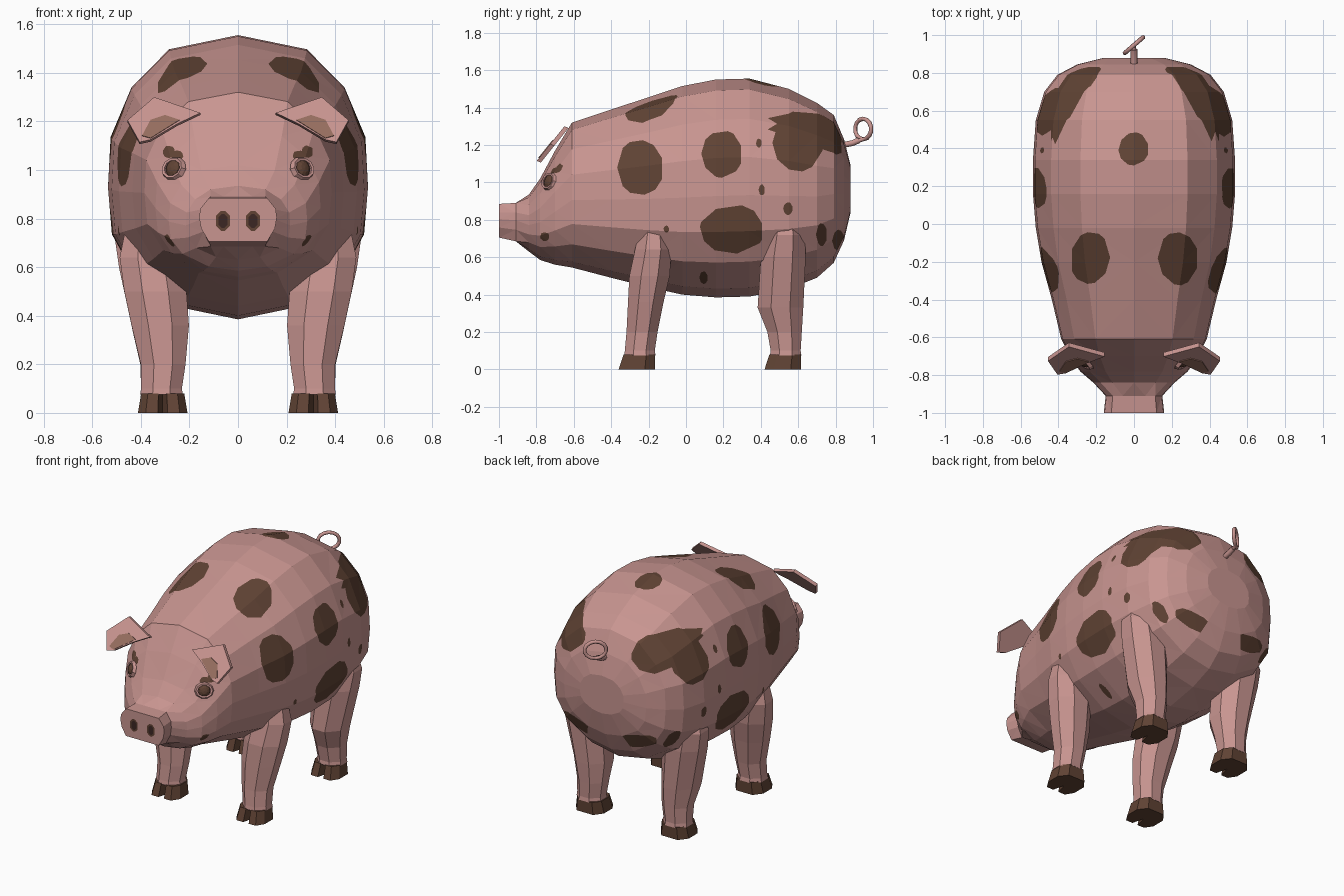
import bpy
import bmesh
import math
import random
from mathutils import Vector, Matrix
from mathutils.bvhtree import BVHTree

random.seed(4)
if "Cube" in bpy.data.objects:
    bpy.data.objects.remove(bpy.data.objects["Cube"])


def make_material(name, r, g, b):
    mat = bpy.data.materials.new(name)
    mat.use_nodes = True
    mat.diffuse_color = (r, g, b, 1)
    mat.node_tree.nodes["Principled BSDF"].inputs["Base Color"].default_value = (r, g, b, 1)
    return mat


PINK = make_material("skin pink", .58, .30, .28)
BROWN = make_material("spot brown", .115, .055, .034)
INNER = make_material("inner ear tan", .31, .155, .115)
DARK = make_material("nostril dark", .045, .02, .017)


def finish(name, bm, materials, mirror=False):
    """Turn a bmesh into a flat shaded object, mirrored across x if asked."""
    bmesh.ops.recalc_face_normals(bm, faces=bm.faces[:])
    mesh = bpy.data.meshes.new(name)
    bm.to_mesh(mesh)
    bm.free()
    for mat in materials:
        mesh.materials.append(mat)
    obj = bpy.data.objects.new(name, mesh)
    bpy.context.collection.objects.link(obj)
    if mirror:
        obj.modifiers.new("Mirror", 'MIRROR').use_mirror_merge = False
    return obj


def loft(bm, rings):
    """Skin a series of equal closed rings and cap both ends."""
    loops = [[bm.verts.new(p) for p in ring] for ring in rings]
    n = len(loops[0])
    for a, b in zip(loops, loops[1:]):
        for i in range(n):
            j = (i + 1) % n
            bm.faces.new((a[i], a[j], b[j], b[i]))
    bm.faces.new(loops[0])
    bm.faces.new(loops[-1])


# Cross sections, right half from top to bottom
BODY_HALF = [(0, 1), (.53, .9), (.82, .63), (.98, .28), (1, -.07), (.97, -.4),
             (.8, -.68), (.42, -.92), (0, -1)]
SNOUT_HALF = [(0, 1), (.4, 1), (.75, 1), (.97, .5), (1, .1), (.95, -.4),
              (.75, -1), (.4, -1), (0, -1)]


def body_ring(half, y, width, top, bottom):
    outline = half + [(-x, z) for x, z in half[-2:0:-1]]
    mid, high = (top + bottom) / 2, (top - bottom) / 2
    return [(x * width, y, mid + z * high) for x, z in outline]


def cut_spot(bm, axis, u_axis, v_axis, cu, cv, ru, rv, index, sides=11, rough=.1):
    """Cut an irregular rounded patch, projected along axis, and colour it."""
    def near(f):
        us = [v.co.dot(u_axis) for v in f.verts]
        vs = [v.co.dot(v_axis) for v in f.verts]
        return (f.normal.dot(axis) > .12
                and min(us) < cu + ru and max(us) > cu - ru
                and min(vs) < cv + rv and max(vs) > cv - rv)
    bm.normal_update()
    inside = [f for f in bm.faces if near(f)]
    centre = u_axis * cu + v_axis * cv
    for i in range(sides):
        t = math.tau * i / sides
        normal = u_axis * math.cos(t) + v_axis * math.sin(t)
        reach = math.hypot(ru * math.cos(t), rv * math.sin(t))
        point = centre + normal * reach * random.uniform(1 - rough, 1.02)
        geom = set(inside)
        for f in inside:
            geom.update(f.edges)
            geom.update(f.verts)
        cut = bmesh.ops.bisect_plane(bm, geom=list(geom), dist=1e-6,
                                     plane_co=point, plane_no=normal)
        inside = [f for f in cut["geom"] if isinstance(f, bmesh.types.BMFace)
                  and (f.calc_center_median() - point).dot(normal) < 0]
    for f in inside:
        f.material_index = index


# Body, head and snout in one skin: y, half width, top, bottom
snout = [(-1, .16, .885, .705), (-.91, .15, .89, .685)]
trunk = [(-.84, .215, .935, .63), (-.78, .285, 1.02, .585), (-.7, .34, 1.17, .56),
         (-.61, .385, 1.32, .545), (-.4, .435, 1.39, .49), (-.2, .49, 1.455, .44),
         (-.02, .52, 1.515, .40), (.16, .535, 1.55, .385), (.34, .535, 1.555, .39),
         (.55, .52, 1.50, .43), (.7, .475, 1.425, .49), (.79, .405, 1.36, .57),
         (.845, .3, 1.23, .69), (.88, .16, 1.09, .84)]
bm = bmesh.new()
loft(bm, [body_ring(SNOUT_HALF, *r) for r in snout] +
     [body_ring(BODY_HALF, *r) for r in trunk])
bmesh.ops.recalc_face_normals(bm, faces=bm.faces[:])
bmesh.ops.triangulate(bm, faces=bm.faces[:])
face_tree = BVHTree.FromBMesh(bm)

# Coat spots: centre and radii in the plane facing each direction
X, Y, Z = Vector((1, 0, 0)), Vector((0, 1, 0)), Vector((0, 0, 1))
side_spots = [(-.24, 1.08, .12, .155), (.19, 1.15, .105, .13), (.6, 1.21, .13, .155),
              (.245, .75, .175, .13), (.39, 1.21, .015, .025), (.405, .96, .016, .03),
              (.545, .86, .023, .035), (-.105, .75, .014, .02), (.725, .72, .028, .065),
              (.815, .69, .03, .06), (.095, .49, .022, .035), (-.755, .71, .024, .024)]
cut_spot(bm, Z, X, Y, 0, .4, .08, .09, 1)
for s in (1, -1):
    side = X * s
    for spot in side_spots:
        cut_spot(bm, side, Y, Z, *spot, 1)
    cut_spot(bm, Z, side, Y, .235, -.18, .1, .145, 1)
    cut_spot(bm, Y, side, Z, .31, 1.265, .14, .11, 1)
    # Brows and nostrils
    cut_spot(bm, -Y, side, Z, .285, 1.075, .025, .025, 1)
    cut_spot(bm, -Y, side, Z, .25, 1.06, .025, .02, 1)
    cut_spot(bm, -Y, side, Z, .062, .79, .028, .04, 1, 8, 0)
    cut_spot(bm, -Y, side, Z, .062, .79, .018, .029, 2, 8, 0)
finish("body", bm, [PINK, BROWN, DARK])


# Eyes and lids, laid on the face surface
def eye_frame(x, z):
    spot, normal, _, _ = face_tree.ray_cast(Vector((x, -2, z)), Y)
    return Matrix.Translation(spot) @ normal.to_track_quat('Z', 'Y').to_matrix().to_4x4()


frame = eye_frame(.265, 1.005)
bm = bmesh.new()
bmesh.ops.create_uvsphere(bm, u_segments=10, v_segments=6, radius=.036,
                          matrix=frame @ Matrix.Diagonal((1, 1.1, .6, 1)))
finish("eyes", bm, [BROWN], True)

bm = bmesh.new()
rows = []
for i in range(10):
    t = math.tau * i / 10
    rows.append([bm.verts.new(frame @ Vector((r * 1.15 * math.cos(t), r * math.sin(t), h)))
                 for r, h in ((.052, -.005), (.044, .014), (.034, .012), (.034, -.005))])
for a, b in zip(rows, rows[1:] + rows[:1]):
    for j in range(3):
        bm.faces.new((a[j], a[j + 1], b[j + 1], b[j]))
finish("eyelids", bm, [PINK], True)


# Ears: thin slanted plates with a tan inner patch
def ear_plane(x, z, back=0):
    return (x, -.65 - (1.30 - z) * .8 + back, z - back * .4)


ear = [(.155, 1.235), (.345, 1.30), (.455, 1.205), (.405, 1.115), (.36, 1.125), (.25, 1.19)]
patch = [(.24, 1.205), (.30, 1.225), (.36, 1.205), (.395, 1.14), (.36, 1.13)]
bm = bmesh.new()
loft(bm, [[ear_plane(x, z) for x, z in ear], [ear_plane(x, z, .022) for x, z in ear]])
finish("ears", bm, [PINK], True)
bm = bmesh.new()
loft(bm, [[ear_plane(x, z, b) for x, z in patch] for b in (-.004, .002)])
finish("inner_ears", bm, [INNER], True)


# Legs: z, centre x, centre y, half width, half depth
def leg_ring(z, cx, cy, rx, ry):
    angles = [math.tau * (i + .5) / 8 for i in range(8)]
    grow = 1 / math.cos(math.pi / 8)
    return [(cx + rx * grow * math.cos(t), cy + ry * grow * math.sin(t), z) for t in angles]


legs = {
    "front": [(.075, .315, -.247, .088, .084), (.1, .315, -.247, .084, .08),
              (.2, .308, -.235, .092, .083), (.36, .32, -.215, .118, .095),
              (.5, .34, -.195, .128, .108), (.64, .36, -.175, .127, .098),
              (.82, .36, -.17, .09, .06)],
    "hind": [(.075, .315, .533, .088, .084), (.1, .315, .533, .084, .08),
             (.2, .31, .527, .092, .092), (.33, .32, .505, .112, .122),
             (.6, .355, .52, .135, .12), (.72, .375, .53, .132, .105),
             (.85, .37, .53, .1, .06)],
}
# Cloven hoof outline with a notch at the toe
hoof = [(-.07, -.1), (-.02, -.1), (0, -.02), (.02, -.1), (.07, -.1), (.102, -.05),
        (.102, .04), (.06, .095), (-.06, .095), (-.102, .04), (-.102, -.05)]
for name, rings in legs.items():
    bm = bmesh.new()
    loft(bm, [leg_ring(*r) for r in rings])
    finish(name + "_legs", bm, [PINK], True)
    _, cx, cy, _, _ = rings[0]
    bm = bmesh.new()
    loft(bm, [[(cx - .005 + x * k, cy - .013 + shift + y * k, z) for x, y in hoof]
              for z, k, shift in ((0, 1, 0), (.08, .87, .013))])
    finish(name + "_hooves", bm, [BROWN], True)


# Curly tail: a short stem leading into a tilted ring
def tail_tube(name, points, radius):
    curve = bpy.data.curves.new(name, 'CURVE')
    curve.dimensions = '3D'
    curve.bevel_depth = radius
    curve.bevel_resolution = 1
    curve.use_fill_caps = True
    spline = curve.splines.new('POLY')
    spline.points.add(len(points) - 1)
    for p, co in zip(spline.points, points):
        p.co = (*co, 1)
    obj = bpy.data.objects.new(name, curve)
    bpy.context.collection.objects.link(obj)
    curve.materials.append(PINK)


tail_tube("tail_stem", [(0, .84, 1.2), (0, .89, 1.21), (0, .925, 1.225)], .018)
curl = [(0, .9, 1.215)]
for i in range(15):
    t = math.tau * i / 14 - math.pi / 2
    curl.append((.05 * math.cos(t), .947 + .043 * math.cos(t), 1.285 + .055 * math.sin(t)))
tail_tube("tail_curl", curl, .012)
